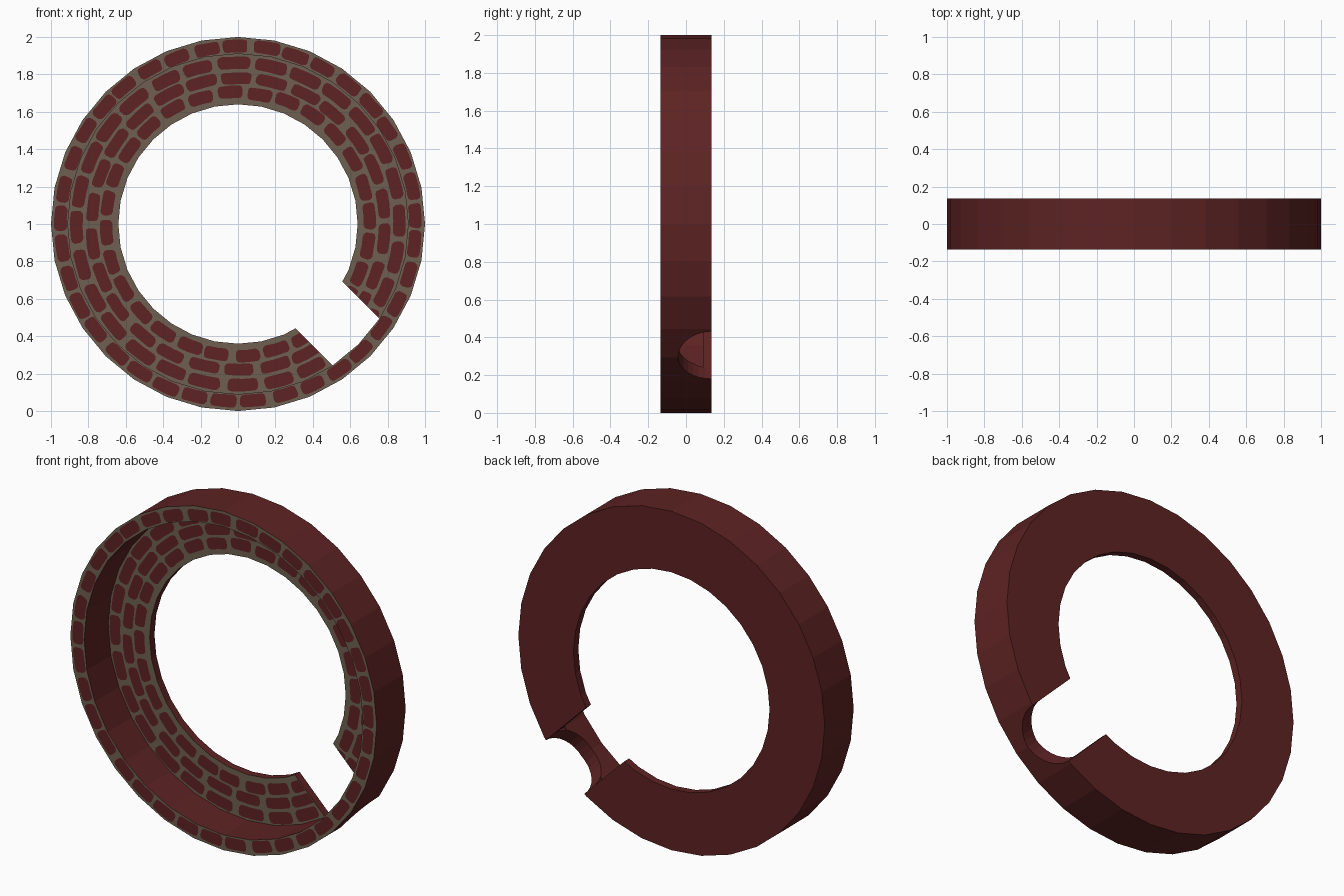
import bpy, bmesh, math, random
from mathutils import Matrix, Vector

if "Cube" in bpy.data.objects:
    bpy.data.objects.remove(bpy.data.objects["Cube"])

random.seed(4)
SIDES = 32
R_OUT, R_LIP, R_IN = 1.0, 0.91, 0.64
Y_FRONT, Y_FLOOR, Y_BACK = -0.135, 0.09, 0.135
SLOT = math.radians(-45)
HALF = 0.177


def material(name, rgb):
    m = bpy.data.materials.new(name)
    m.diffuse_color = (*rgb, 1)
    m.use_nodes = True
    m.node_tree.nodes["Principled BSDF"].inputs["Base Color"].default_value = m.diffuse_color
    return m


brick = material("brick red", (0.112, 0.0165, 0.0168))
mortar = material("mortar grey brown", (0.155, 0.115, 0.080))


def finish(bm, name, mats=()):
    me = bpy.data.meshes.new(name)
    bm.to_mesh(me)
    bm.free()
    for m in mats:
        me.materials.append(m)
    ob = bpy.data.objects.new(name, me)
    bpy.context.collection.objects.link(ob)
    return ob


# Ring: L-shaped profile turned around the y axis
profile = [(R_OUT, Y_FRONT), (R_OUT, Y_BACK), (R_IN, Y_BACK),
           (R_IN, Y_FLOOR), (R_LIP, Y_FLOOR), (R_LIP, Y_FRONT)]
bm = bmesh.new()
loops = []
for i in range(SIDES):
    a = 2 * math.pi * i / SIDES
    loops.append([bm.verts.new((r * math.cos(a), y, 1 + r * math.sin(a)))
                  for r, y in profile])
n = len(profile)
for i in range(SIDES):
    p, q = loops[i], loops[(i + 1) % SIDES]
    for j in range(n):
        k = (j + 1) % n
        bm.faces.new((p[j], p[k], q[k], q[j]))
bmesh.ops.recalc_face_normals(bm, faces=bm.faces)
ring = finish(bm, "brick_ring", (brick, mortar))

# Cutters: slot through the floor, round notch through the rim
turn = Matrix.Translation((0, 0, 1)) @ Matrix.Rotation(-SLOT, 4, 'Y')
bm = bmesh.new()
bmesh.ops.create_cube(bm, size=1, matrix=turn @ Matrix.Translation((0.65, 0.14, 0))
                      @ Matrix.Diagonal((0.50, 0.18, 2 * HALF, 1)))
slot_cutter = finish(bm, "slot_cutter", (brick,))
bm = bmesh.new()
bmesh.ops.create_cone(bm, cap_ends=True, segments=32, radius1=HALF, radius2=HALF, depth=0.5,
                      matrix=turn @ Matrix.Translation((1.0, Y_BACK, 0))
                      @ Matrix.Rotation(math.pi / 2, 4, 'Y'))
notch_cutter = finish(bm, "notch_cutter", (brick,))

bpy.context.view_layer.objects.active = ring
for cutter in (slot_cutter, notch_cutter):
    mod = ring.modifiers.new("cut", 'BOOLEAN')
    mod.operation = 'DIFFERENCE'
    mod.solver = 'EXACT'
    mod.object = cutter
    bpy.ops.object.modifier_apply(modifier=mod.name)
    bpy.data.objects.remove(cutter)

# Front-facing faces are mortar, everything else is brick
for f in ring.data.polygons:
    f.material_index = 1 if f.normal.y < -0.95 else 0

# Rounded brick outline in unit coordinates (along, across)
half_outline = [(1, -0.45), (1, 0.45), (0.9, 0.85), (0.72, 1), (0, 1), (-0.72, 1), (-0.9, 0.85)]
outline = half_outline + [(-u, -v) for u, v in half_outline]


def course(bm, r0, r1, count, phase, y, slotted):
    pitch = 2 * math.pi / count
    mid, half = (r0 + r1) / 2, (r1 - r0) / 2
    for i in range(count):
        ca = (i + phase + random.uniform(-0.05, 0.05)) * pitch
        w = pitch * random.uniform(0.40, 0.46)
        dr = random.uniform(-0.004, 0.004)
        pts, inside = [], 0
        off = (ca - SLOT + math.pi) % (2 * math.pi) - math.pi
        side = 1 if off >= 0 else -1
        for u, v in outline:
            r = mid + dr + v * half * random.uniform(0.93, 1.03)
            d = off - u * w * random.uniform(0.96, 1.03)
            if slotted:
                lim = math.asin((HALF + 0.002) / r)
                if side * d < lim:
                    inside += 1
                    d = side * lim
            a = SLOT + d
            pts.append((r * math.cos(a), y, 1 + r * math.sin(a)))
        if inside > len(outline) - 4:
            continue
        f = bm.faces.new([bm.verts.new(p) for p in pts])
        f.normal_update()
        if f.normal.y > 0:
            f.normal_flip()


# Brick faces on the rim and on the recessed floor
bm = bmesh.new()
course(bm, 0.915, 0.984, 37, 0.3, Y_FRONT - 0.003, False)
finish(bm, "rim_bricks", (brick,))
bm = bmesh.new()
for r0, r1, count, phase in ((0.828, 0.897, 28, 0.1), (0.750, 0.814, 26, 0.55),
                             (0.670, 0.738, 28, 0.3)):
    course(bm, r0, r1, count, phase, Y_FLOOR - 0.003, True)
finish(bm, "floor_bricks", (brick,))
